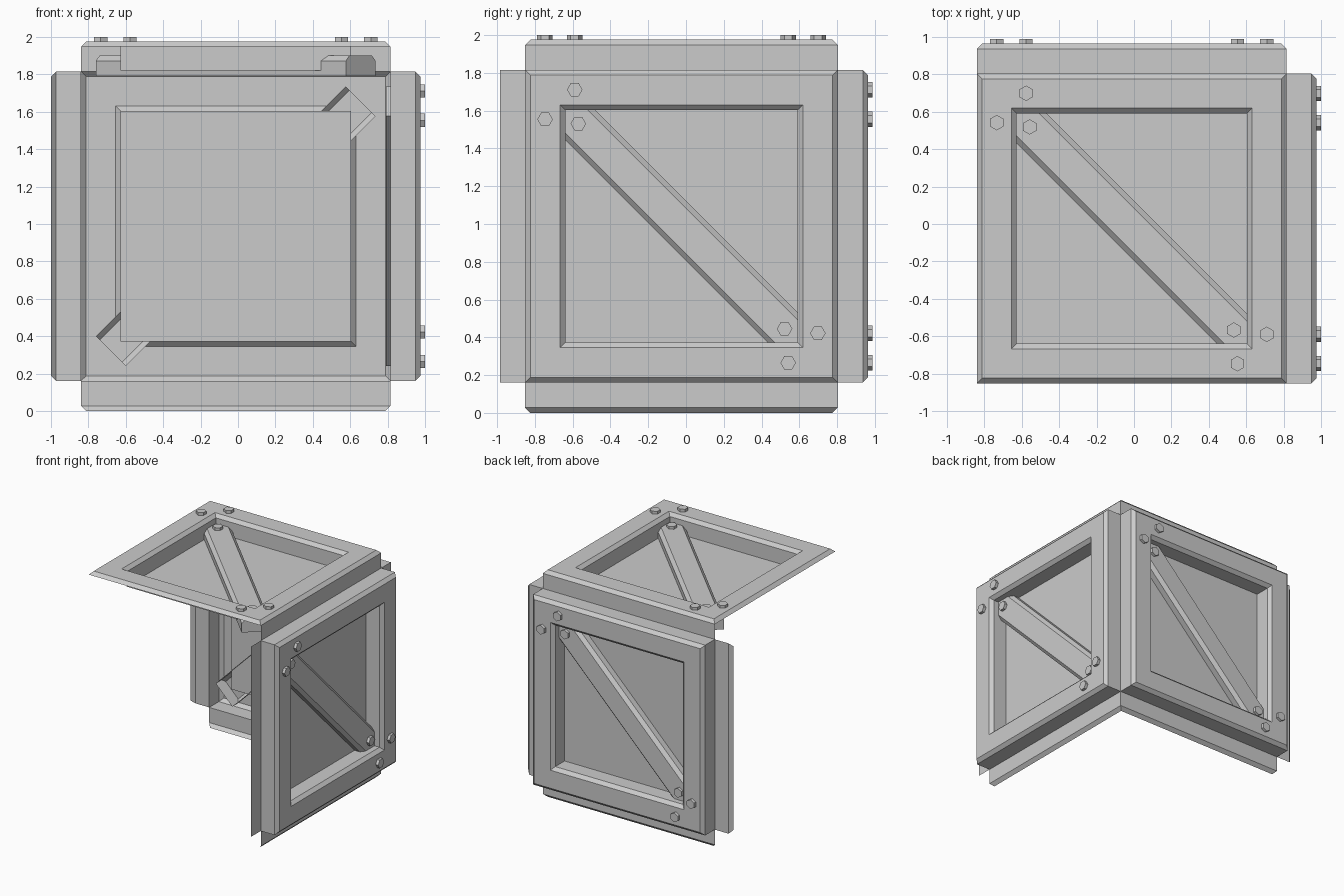
import bpy
import bmesh
from math import pi, cos, sin
from mathutils import Matrix, Vector

cube = bpy.data.objects.get("Cube")
if cube:
    bpy.data.objects.remove(cube)

CENTRE = Vector((-0.012, -0.024, 0.988))
OUTER, SIZE, BEVEL = 0.988, 0.828, 0.028      # face distance, half width, chamfer
HOLE, FLOOR = 0.643, 0.832                    # recess half width, floor distance
BRACE_TOP, BRACE_LOW = 0.912, 0.803
BOLT_SPOTS = [(-0.565, 0.723), (-0.722, 0.566), (-0.546, 0.543)]

grey = bpy.data.materials.new("plain grey")
grey.use_nodes = True
COLOUR = (0.6, 0.6, 0.6, 1)
grey.diffuse_color = COLOUR
grey.node_tree.nodes["Principled BSDF"].inputs["Base Color"].default_value = COLOUR


def frame(u, v, d):
    """World matrix of a crate side: u across, v up, d outwards."""
    turn = Matrix((u, v, d)).transposed().to_4x4()
    return Matrix.Translation(CENTRE) @ turn


X, Y, Z = Vector((1, 0, 0)), Vector((0, 1, 0)), Vector((0, 0, 1))
SIDES = {
    "right": frame(Y, Z, X), "back": frame(-X, Z, Y), "top": frame(X, Y, Z),
    "left": frame(-Y, Z, -X), "front": frame(X, Z, -Y), "bottom": frame(X, -Y, -Z),
}


def finish(name, bm, side):
    bmesh.ops.remove_doubles(bm, verts=bm.verts, dist=0.0001)
    bm.transform(SIDES[side])
    mesh = bpy.data.meshes.new(name)
    bm.to_mesh(mesh)
    bm.free()
    mesh.materials.append(grey)
    bpy.context.collection.objects.link(bpy.data.objects.new(name, mesh))


def quad(bm, points):
    bm.faces.new([bm.verts.new(p) for p in points])


def square(half, d):
    return [Vector((half * a, half * b, d)) for a, b in ((-1, -1), (1, -1), (1, 1), (-1, 1))]


def bridge(bm, low, high, edges=range(4)):
    for i in edges:
        j = (i + 1) % 4
        quad(bm, (low[i], low[j], high[j], high[i]))


# Edge numbers within a side: 0 is -v, 1 is +u, 2 is +v, 3 is -u
def rim(bm, skirts, bevels):
    base, lip = square(SIZE, SIZE), square(SIZE, OUTER - BEVEL)
    bridge(bm, base, lip, skirts)
    bridge(bm, lip, square(SIZE - BEVEL, OUTER), bevels)


def panel(side, skirts):
    bm = bmesh.new()
    rim(bm, skirts, range(4))
    rings = [(SIZE - BEVEL, OUTER), (HOLE, OUTER),
             (HOLE - BEVEL, OUTER - BEVEL), (HOLE - BEVEL, FLOOR)]
    for low, high in zip(rings, rings[1:]):
        bridge(bm, square(*low), square(*high))
    quad(bm, square(*rings[-1]))
    finish(side + "_panel", bm, side)


def brace(side):
    # Open-backed diagonal plank with chamfered long edges
    bm = bmesh.new()
    width, length, cut = 0.113, 0.945, 0.028
    profile = [(-width, BRACE_LOW), (-width, BRACE_TOP - cut), (cut - width, BRACE_TOP),
               (width - cut, BRACE_TOP), (width, BRACE_TOP - cut), (width, BRACE_LOW)]
    for (a, da), (b, db) in zip(profile, profile[1:]):
        quad(bm, ((-length, b, db), (-length, a, da), (length, a, da), (length, b, db)))
    for end in (-length, length):
        quad(bm, [(end, w, d) for w, d in (profile if end < 0 else profile[::-1])])
    bmesh.ops.recalc_face_normals(bm, faces=bm.faces)
    bm.transform(Matrix.Rotation(-pi / 4, 4, 'Z'))
    finish(side + "_brace", bm, side)


def bolts(side, start):
    bm = bmesh.new()
    for sign in (1, -1):
        for i, (u, v) in enumerate(BOLT_SPOTS):
            low = BRACE_TOP if i == 2 else OUTER
            ring = [Vector((sign * u + 0.041 * cos(start + k * pi / 3),
                            sign * v + 0.041 * sin(start + k * pi / 3), low)) for k in range(6)]
            head = [p + Z * 0.024 for p in ring]
            quad(bm, head)
            for k in range(6):
                j = (k + 1) % 6
                quad(bm, (ring[k], ring[j], head[j], head[k]))
    finish(side + "_bolts", bm, side)


# Three full panels with their planks and bolts
for side, skirts, start in (("right", range(4), 0), ("back", range(4), pi / 6),
                            ("top", (1, 2), pi / 6)):
    panel(side, skirts)
    brace(side)
    bolts(side, start)

# Leftover rims of the three open sides
for side, skirts, bevels in (("left", (3,), (3,)), ("front", (1,), ()),
                             ("bottom", (0, 1), (0, 1))):
    bm = bmesh.new()
    rim(bm, skirts, bevels)
    finish(side + "_rim", bm, side)
